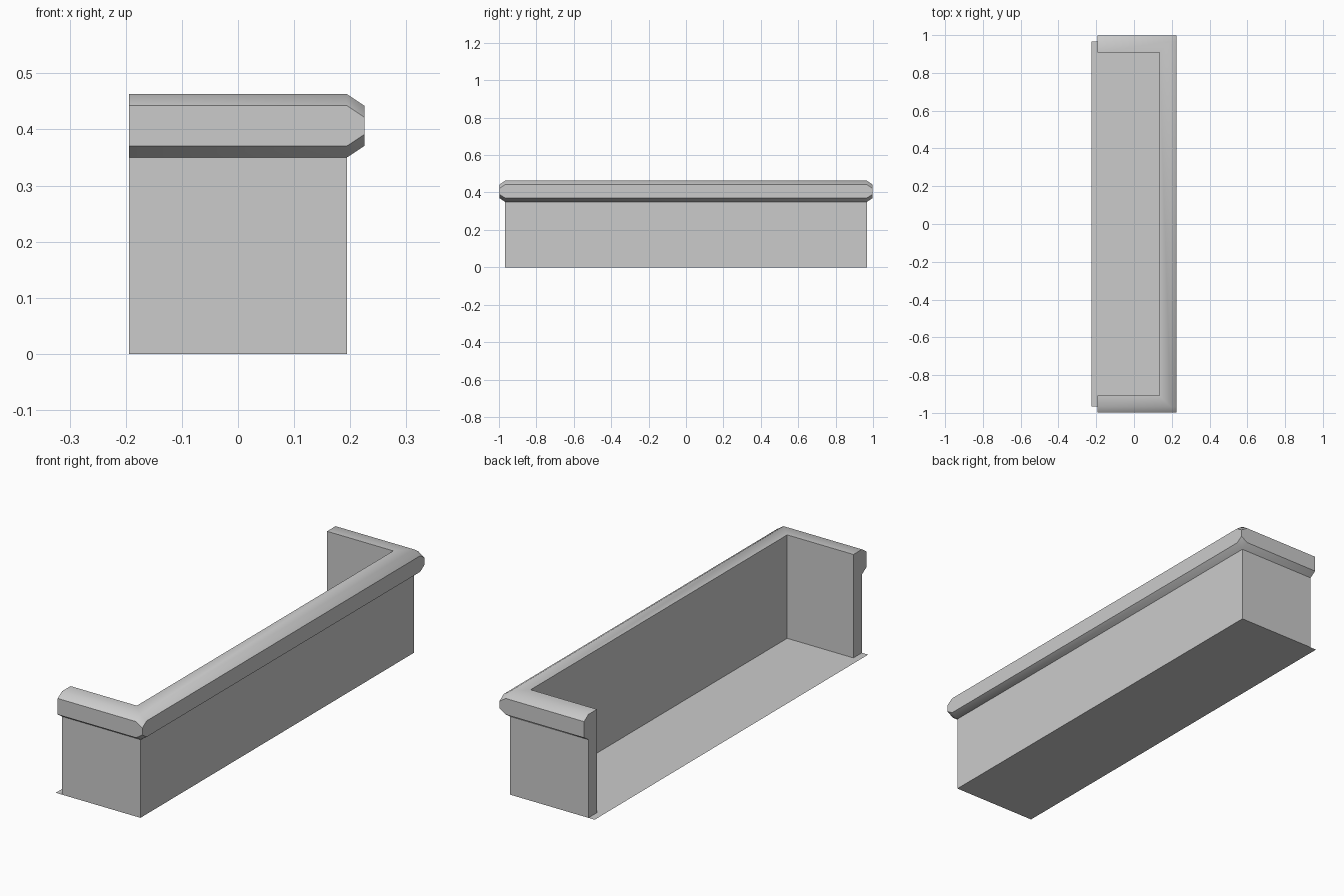
import bpy, bmesh, math

cube = bpy.data.objects.get("Cube")
if cube:
    bpy.data.objects.remove(cube, do_unlink=True)

HALF_X, HALF_Y = 0.194, 0.967   # outer wall planes
LIP, DROP = 0.031, 0.0205       # rim overhang and chamfer height
RIM_LOW, RIM_TOP, THICK = 0.35, 0.463, 0.06

grey = bpy.data.materials.new("plain grey")
grey.use_nodes = True
colour = (0.6, 0.6, 0.6, 1)
grey.diffuse_color = colour
grey.node_tree.nodes["Principled BSDF"].inputs["Base Color"].default_value = colour


def make_object(name, bm):
    mesh = bpy.data.meshes.new(name)
    bm.to_mesh(mesh)
    bm.free()
    obj = bpy.data.objects.new(name, mesh)
    bpy.context.collection.objects.link(obj)
    mesh.materials.append(grey)
    return obj


def sweep(name, profile):
    """Carry a closed (offset, height) profile along the three-sided wall."""
    bm = bmesh.new()
    mid = (RIM_LOW + RIM_TOP) / 2
    rows = []
    for out, z in profile:
        x, y = HALF_X + out, HALF_Y + out
        near_x, near_y = min(x, HALF_X), min(y, HALF_Y)
        # the rim's corner is chamfered twice, so it narrows there
        tip = z
        if out > 0:
            tip = z - DROP if z > mid else z + DROP
        half = [(-HALF_X, -y, z), (near_x, -y, z), (x, -y, tip), (x, -near_y, z)]
        path = half + [(px, -py, pz) for px, py, pz in reversed(half)]
        rows.append([bm.verts.new(p) for p in path])
    for a, b in zip(rows, rows[1:] + rows[:1]):
        for i in range(len(a) - 1):
            bm.faces.new((a[i], a[i + 1], b[i + 1], b[i]))
    for end in (0, -1):
        bm.faces.new([row[end] for row in rows])
    bmesh.ops.remove_doubles(bm, verts=bm.verts, dist=0.0001)
    bmesh.ops.recalc_face_normals(bm, faces=bm.faces)
    obj = make_object(name, bm)
    bpy.ops.object.select_all(action="DESELECT")
    obj.select_set(True)
    bpy.context.view_layer.objects.active = obj
    bpy.ops.object.shade_smooth_by_angle(angle=math.radians(40))
    return obj


# Walls on three sides with an overhanging chamfered rim
sweep("walls_and_rim", [
    (0, 0), (0, RIM_LOW),
    (LIP, RIM_LOW + DROP), (LIP, RIM_TOP - DROP),
    (0, RIM_TOP), (-THICK, RIM_TOP), (-THICK, 0),
])

# Thin floor sheet, reaching a little past the open side
bm = bmesh.new()
bm.faces.new([bm.verts.new(p) for p in (
    (-HALF_X - LIP, -HALF_Y, 0), (HALF_X, -HALF_Y, 0),
    (HALF_X, HALF_Y, 0), (-HALF_X - LIP, HALF_Y, 0))])
make_object("floor", bm)
